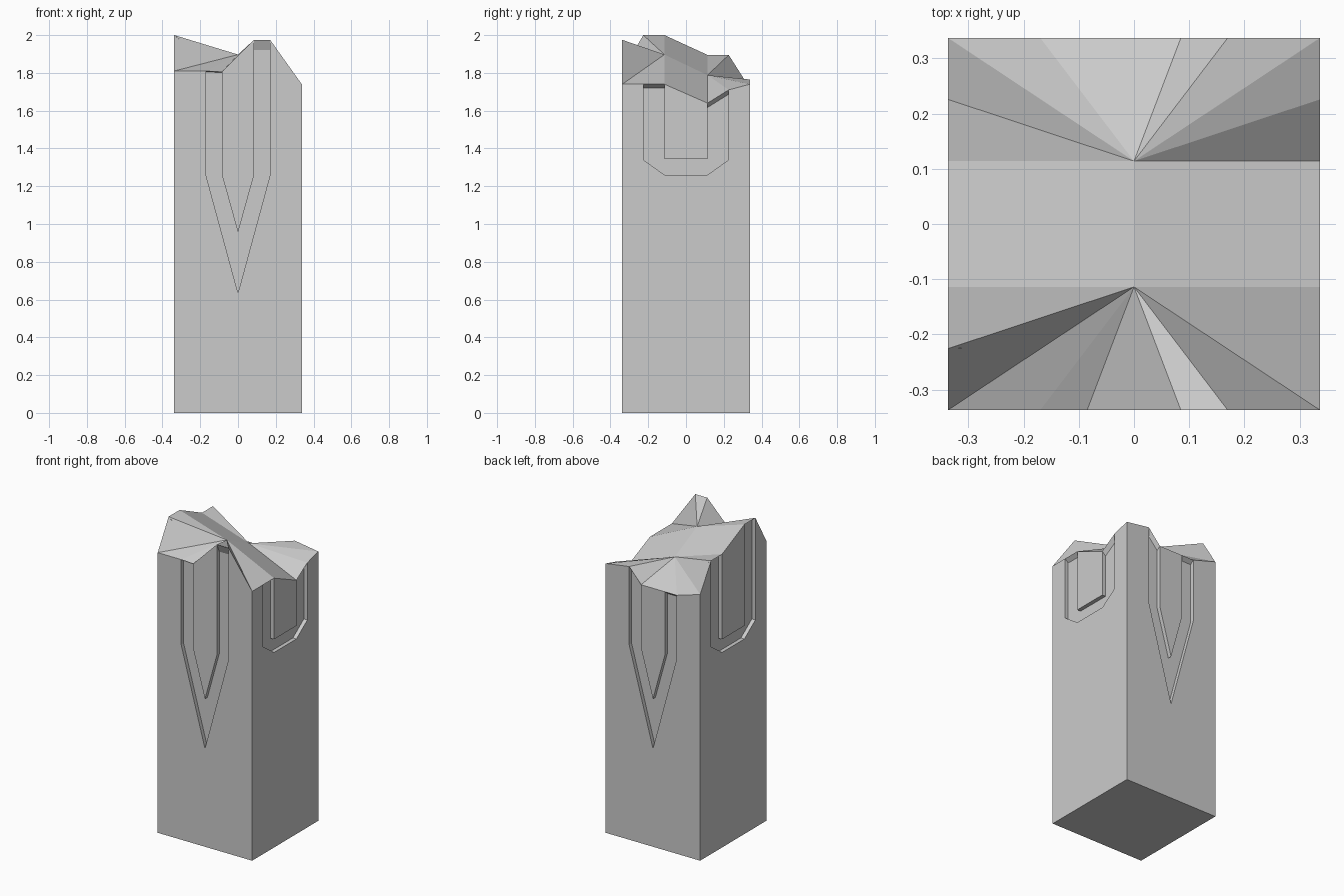
import bpy, bmesh
from mathutils import Matrix, Vector

if "Cube" in bpy.data.objects:
    bpy.data.objects.remove(bpy.data.objects["Cube"])

H = 0.3375      # half width of the pillar
DEPTH = 0.025   # groove depth

bm = bmesh.new()


def face(points):
    bm.faces.new([bm.verts.new(p) for p in points])


def place(side, u, z, d=0.0):
    """Point on a wall: u runs left to right seen from outside, d goes inward."""
    return Matrix.Rotation(side * 1.5707963, 3, 'Z') @ Vector((u, -H + d, z))


# Groove outlines below the broken edge, left to right: (u, z)
POINTED = dict(o=0.17, i=0.085,
               outer=[(-0.17, 1.26), (0, 0.635), (0.17, 1.26)],
               inner=[(-0.085, 1.26), (0, 0.955), (0.085, 1.26)])
ROUNDED = dict(o=0.226, i=0.114,
               outer=[(-0.226, 1.34), (-0.114, 1.26), (0.114, 1.26), (0.226, 1.34)],
               inner=[(-0.114, 1.345), (0.114, 1.345)])

# Per wall (front, right, back, left): style, six edge heights, groove ceiling drops
SIDES = [
    (POINTED, (1.81, 1.81, 1.805, 1.975, 1.975, 1.74), (0.004, 0.055)),
    (ROUNDED, (1.74, 1.74, 1.74, 1.64, 1.71, 1.74), (0.02, 0.023)),
    (POINTED, (1.74, 1.765, 1.67, 1.67, 1.67, 1.72), (0.02, 0.02)),
    (ROUNDED, (1.72, 1.895, 1.895, 2.0, 2.0, 1.81), (0.02, 0.02)),
]

edges = []
for s, (style, zs, drops) in enumerate(SIDES):
    o, i = style['o'], style['i']
    rim = list(zip((-H, -o, -i, i, o, H), zs))
    edges.append([place(s, u, z) for u, z in rim])
    outer = [rim[1]] + style['outer'] + [rim[4]]
    inner = [rim[2]] + style['inner'] + [rim[3]]

    # Wall around the groove and raised panel inside it
    face([place(s, *p) for p in [(-H, 0), (H, 0), rim[5]] + outer[::-1] + [rim[0]]])
    face([place(s, *p) for p in inner])

    # Groove floor, with lowered upper ends
    def sunk(path):
        pts = [list(p) for p in path]
        pts[0][1] -= drops[0]
        pts[-1][1] -= drops[1]
        return [place(s, u, z, DEPTH) for u, z in pts]

    deep_o, deep_i = sunk(outer), sunk(inner)
    face(deep_o + deep_i[::-1])

    # Groove side walls
    for path, deep in ((outer, deep_o), (inner, deep_i)):
        flat = [place(s, *p) for p in path]
        for a in range(len(path) - 1):
            face([flat[a], flat[a + 1], deep[a + 1], deep[a]])
    # Groove ceilings
    for a, b, k in ((1, 2, 0), (4, 3, -1)):
        face([place(s, *rim[a]), place(s, *rim[b]), deep_i[k], deep_o[k]])

# Broken top: two fans joined by a sloping strip
front, right, back, left = edges
A, B = Vector((0, -0.114, 1.897)), Vector((0, 0.114, 1.788))
for apex, ring in ((A, left[3:] + front[1:] + right[1:3]),
                   (B, right[3:] + back[1:] + left[1:3])):
    for p, q in zip(ring, ring[1:]):
        face([apex, p, q])
face([left[3], A, B, left[2]])
face([A, right[2], right[3], B])

# Base
face([(-H, -H, 0), (-H, H, 0), (H, H, 0), (H, -H, 0)])

bmesh.ops.remove_doubles(bm, verts=bm.verts, dist=0.0005)
bmesh.ops.recalc_face_normals(bm, faces=bm.faces)

mesh = bpy.data.meshes.new("broken_pillar")
bm.to_mesh(mesh)
bm.free()
bpy.context.collection.objects.link(bpy.data.objects.new("broken_pillar", mesh))
